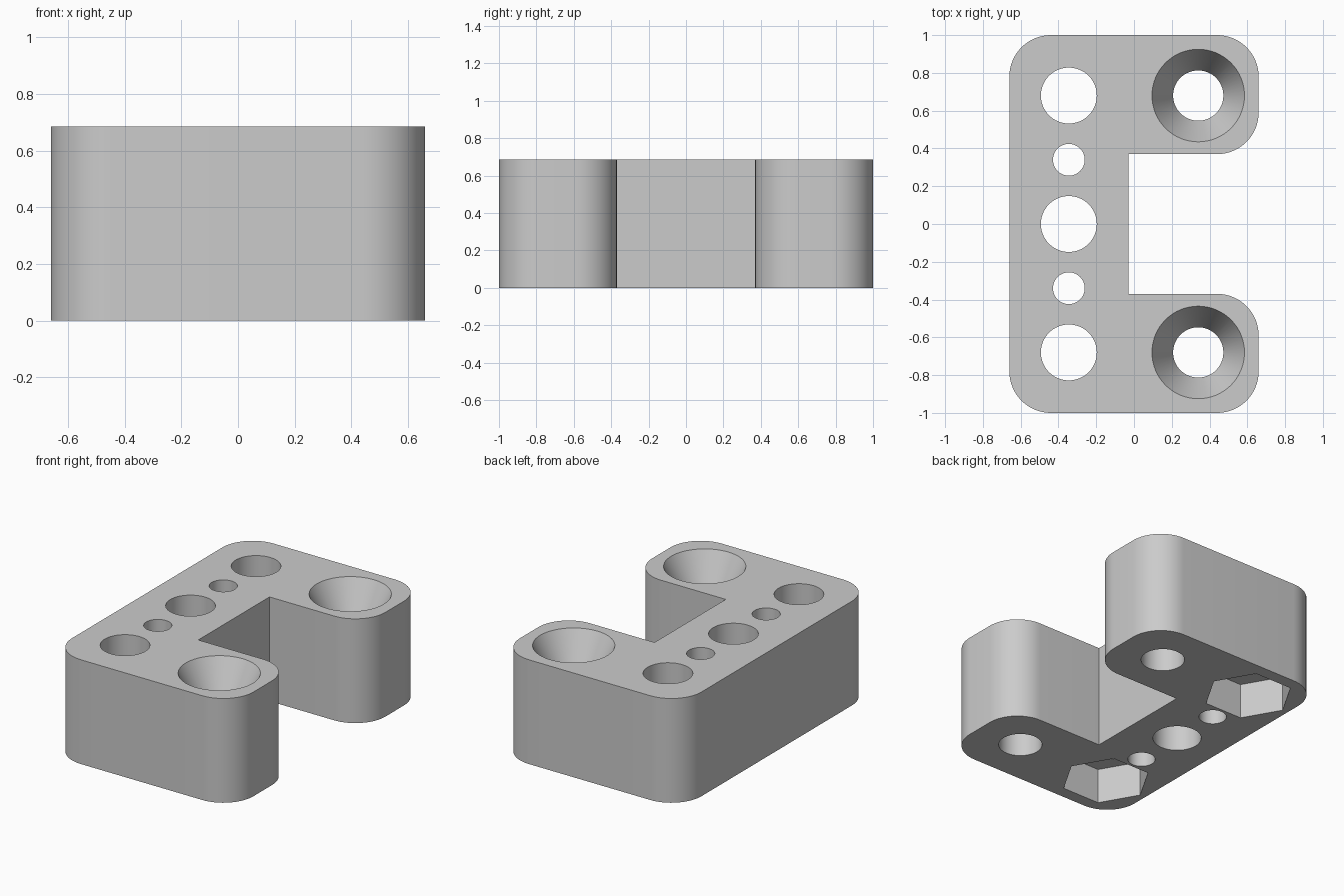
import bpy, bmesh, math
from mathutils import Vector

HEIGHT = 0.685
BAR_X, ARM_X, END_Y = -0.345, 0.34, 0.68
CORNER = 0.22

cube = bpy.data.objects.get("Cube")
if cube:
    bpy.data.objects.remove(cube, do_unlink=True)

grey = bpy.data.materials.new("light_grey")
grey.use_nodes = True
colour = (0.6, 0.6, 0.6, 1)
grey.diffuse_color = colour
grey.node_tree.nodes["Principled BSDF"].inputs["Base Color"].default_value = colour


def new_object(name, bm):
    bmesh.ops.recalc_face_normals(bm, faces=bm.faces)
    mesh = bpy.data.meshes.new(name)
    bm.to_mesh(mesh)
    bm.free()
    mesh.materials.append(grey)
    obj = bpy.data.objects.new(name, mesh)
    bpy.context.collection.objects.link(obj)
    return obj


def rounded(points, steps=16):
    """Outline through (x, y, radius) corners, each square corner rounded."""
    out = []
    for i, (x, y, r) in enumerate(points):
        p = Vector((x, y))
        if not r:
            out.append(p)
            continue
        a = (Vector(points[i - 1][:2]) - p).normalized()
        b = (Vector(points[(i + 1) % len(points)][:2]) - p).normalized()
        centre = p + (a + b) * r
        for k in range(steps + 1):
            t = math.pi / 2 * k / steps
            out.append(centre - b * r * math.cos(t) - a * r * math.sin(t))
    return out


def lathe(name, x, y, profile, sides=64):
    """Closed turned solid from (radius, height) rings."""
    bm = bmesh.new()
    rings = []
    for r, z in profile:
        angles = [math.tau * k / sides for k in range(sides)]
        rings.append([bm.verts.new((x + r * math.cos(a), y + r * math.sin(a), z))
                      for a in angles])
    for low, high in zip(rings, rings[1:]):
        for k in range(sides):
            n = (k + 1) % sides
            bm.faces.new((low[k], low[n], high[n], high[k]))
    bm.faces.new(rings[0][::-1])
    bm.faces.new(rings[-1])
    return new_object(name, bm)


# C-shaped block with rounded outer corners
outline = rounded([
    (-0.66, -1, CORNER), (0.66, -1, CORNER), (0.66, -0.37, CORNER), (-0.03, -0.37, 0),
    (-0.03, 0.37, 0), (0.66, 0.37, CORNER), (0.66, 1, CORNER), (-0.66, 1, CORNER)])
bm = bmesh.new()
base = bm.faces.new([bm.verts.new((p.x, p.y, 0)) for p in outline])
top = bmesh.ops.extrude_face_region(bm, geom=[base])
bmesh.ops.translate(bm, vec=(0, 0, HEIGHT),
                    verts=[g for g in top["geom"] if isinstance(g, bmesh.types.BMVert)])
block = new_object("mounting_block", bm)

# Hole cutters
LOW, TOP = -0.1, HEIGHT + 0.1
cutters = [lathe("centre_hole", BAR_X, 0, [(0.148, LOW), (0.148, TOP)])]
for side in (-1, 1):
    y = side * END_Y
    cutters.append(lathe("small_hole", BAR_X, y / 2, [(0.084, LOW), (0.084, TOP)]))
    cutters.append(lathe("end_hole", BAR_X, y, [(0.148, LOW), (0.148, TOP)]))
    cutters.append(lathe("nut_pocket", BAR_X, y, [(0.275, LOW), (0.275, 0.235)], sides=6))
    cutters.append(lathe("countersunk_hole", ARM_X, y, [
        (0.133, LOW), (0.133, HEIGHT - 0.22), (0.245, HEIGHT), (0.245, TOP)]))

# Cut the holes, then drop the cutters
bpy.ops.object.select_all(action="DESELECT")
block.select_set(True)
bpy.context.view_layer.objects.active = block
for cutter in cutters:
    mod = block.modifiers.new(cutter.name, "BOOLEAN")
    mod.operation = "DIFFERENCE"
    mod.solver = "EXACT"
    mod.object = cutter
    bpy.ops.object.modifier_apply(modifier=mod.name)
for cutter in cutters:
    bpy.data.objects.remove(cutter, do_unlink=True)

bpy.ops.object.shade_smooth_by_angle(angle=math.radians(20))
